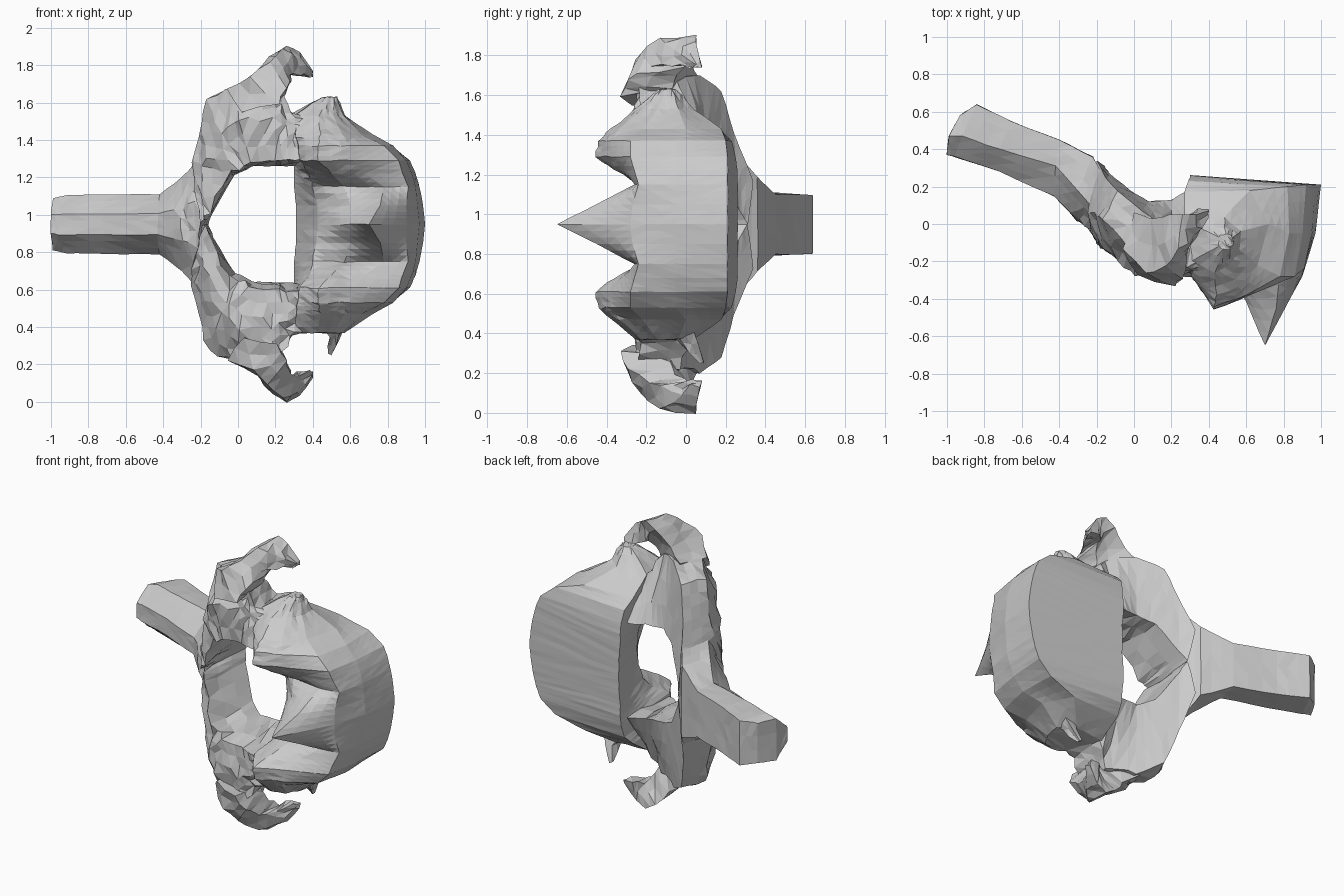
import bpy, bmesh, random
from mathutils import Vector

random.seed(4)
MID = 0.95  # height of the symmetry plane


def loft(name, sections, cuts=3, rough=0.014, side=1):
    """Skin closed sections of (x, y, offset from symmetry plane), then chip the front."""
    bm = bmesh.new()
    rings = [[bm.verts.new((x, y, MID + side * h)) for x, y, h in s] for s in sections]
    n = len(rings[0])
    for a, b in zip(rings, rings[1:]):
        for i in range(n):
            j = (i + 1) % n
            bm.faces.new((a[i], a[j], b[j], b[i]))
    bm.faces.new(rings[0])
    bm.faces.new(rings[-1][::-1])
    bmesh.ops.triangulate(bm, faces=[f for f in bm.faces if len(f.verts) > 4])
    bmesh.ops.subdivide_edges(bm, edges=bm.edges[:], cuts=cuts, use_grid_fill=True)
    bmesh.ops.triangulate(bm, faces=bm.faces[:])
    for v in bm.verts:
        k = rough * (1.0 if v.co.y < 0.05 and v.co.x < 0.6 else 0.2)
        v.co += Vector([random.uniform(-k, k) for _ in range(3)])
    bmesh.ops.recalc_face_normals(bm, faces=bm.faces[:])
    me = bpy.data.meshes.new(name)
    bm.to_mesh(me)
    bm.free()
    ob = bpy.data.objects.new(name, me)
    bpy.context.collection.objects.link(ob)
    return ob


# Bone body: (x, y) outlines at growing distance from the symmetry plane
half = [
    (0.00, [(.31, .26), (1.0, .21), (.97, -.05), (.90, -.28), (.70, -.65), (.60, -.42), (.43, -.10)]),
    (0.10, [(.31, .26), (.99, .21), (.96, -.05), (.90, -.27), (.76, -.45), (.60, -.30), (.42, -.10)]),
    (0.20, [(.30, .26), (.97, .21), (.95, -.05), (.91, -.24), (.78, -.26), (.57, -.23), (.40, -.12)]),
    (0.27, [(.30, .26), (.95, .21), (.93, -.05), (.88, -.26), (.68, -.31), (.50, -.36), (.38, -.20)]),
    (0.34, [(.30, .25), (.92, .21), (.90, -.05), (.86, -.28), (.62, -.38), (.43, -.46), (.33, -.30)]),
    (0.42, [(.29, .23), (.82, .20), (.83, -.05), (.78, -.28), (.60, -.38), (.43, -.44), (.32, -.30)]),
    (0.48, [(.27, .17), (.62, .18), (.72, .00), (.66, -.22), (.56, -.34), (.44, -.38), (.31, -.28)]),
    (0.58, [(.27, .02), (.48, .04), (.57, -.04), (.56, -.14), (.51, -.22), (.43, -.26), (.31, -.20)]),
    (0.68, [(.45, -.07), (.49, -.05), (.53, -.07), (.53, -.1), (.51, -.13), (.48, -.14), (.45, -.12)]),
]
full = [(-h, o) for h, o in half[-2:0:-1]] + half   # the lower lip is cut shorter
loft("vertebra_body", [[(x, y, h) for x, y in o] for h, o in full], cuts=2, rough=0.005)


# Rear spine: front, middle and back points (x, y) with a half height
def spine_ring(front, mid, back, h):
    prof = [(front, .35 * h), (mid, h), (back, .95 * h)]
    return ([(p[0], p[1], k) for p, k in prof] +
            [(p[0], p[1], -k) for p, k in prof[::-1]])


loft("rear_spine", [
    spine_ring((-1.0, .37), (-.99, .47), (-.93, .58), .14),
    spine_ring((-.96, .36), (-.92, .47), (-.84, .64), .155),
    spine_ring((-.72, .28), (-.72, .40), (-.66, .55), .16),
    spine_ring((-.43, .15), (-.42, .31), (-.40, .45), .16),
    spine_ring((-.30, .02), (-.30, .18), (-.22, .36), .25),
    spine_ring((-.20, -.05), (-.20, .06), (-.17, .27), .36),
], cuts=2, rough=0.012)

# Arch halves around the canal:
# inner front, middle front, outer front, outer back, inner back
arch = [
    [(-.19, -.10, 0), (-.23, -.05, .18), (-.25, .06, .33), (-.20, .34, .22), (-.16, .31, 0)],
    [(-.16, -.13, .07), (-.19, -.09, .30), (-.21, .06, .47), (-.15, .24, .46), (-.13, .27, .07)],
    [(-.04, -.21, .28), (-.09, -.20, .48), (-.16, .02, .68), (-.09, .18, .67), (-.02, .18, .26)],
    [(.06, -.25, .33), (.01, -.27, .56), (-.02, -.12, .74), (.04, .07, .75), (.08, .12, .31)],
    [(.20, -.25, .35), (.19, -.26, .56), (.20, -.24, .74), (.20, -.04, .72), (.20, .13, .31)],
    [(.30, -.28, .35), (.30, -.26, .50), (.29, -.22, .60), (.28, .02, .57), (.29, .18, .31)],
    [(.50, -.33, .36), (.50, -.30, .46), (.48, -.16, .56), (.50, .05, .48), (.50, .15, .34)],
]

# Hooked side processes
hook = [
    [(.02, -.27, .60), (-.05, -.14, .72), (.00, .06, .74), (.10, -.04, .62)],
    [(.22, -.33, .64), (.07, -.27, .78), (.10, .03, .82), (.23, -.08, .68)],
    [(.26, -.30, .73), (.16, -.23, .87), (.19, .05, .91), (.27, -.05, .76)],
    [(.28, -.19, .80), (.24, -.14, .93), (.26, .05, .955), (.29, .02, .80)],
    [(.33, -.07, .80), (.32, -.07, .89), (.33, .05, .92), (.34, .08, .79)],
    [(.39, .03, .79), (.39, .03, .81), (.40, .07, .82), (.40, .08, .79)],
]

for side, tag in ((1, "upper"), (-1, "lower")):
    loft("arch_" + tag, arch, side=side, cuts=2, rough=0.014)
    loft("hooked_process_" + tag, hook, side=side, cuts=1, rough=0.012)

# Thin spur under the body
loft("small_spur", [
    [(.42, -.12, .52), (.60, -.12, .50), (.60, .02, .48), (.44, .02, .50)],
    [(.49, -.02, .60), (.54, -.02, .60), (.55, .06, .60), (.50, .06, .60)],
    [(.48, .07, .69), (.50, .07, .70), (.50, .09, .70), (.48, .09, .69)],
], side=-1, cuts=1, rough=0.008)
